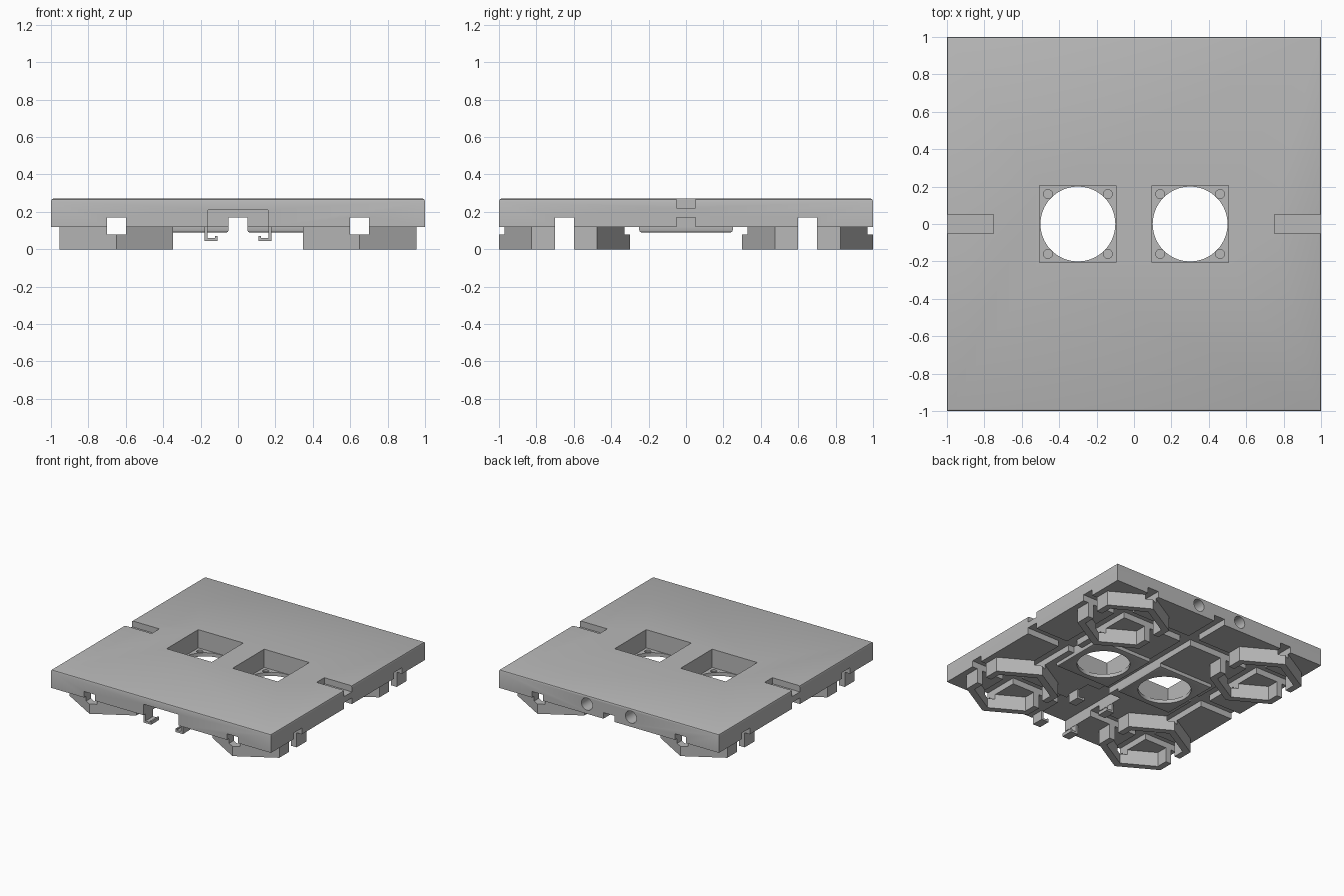
import bpy, bmesh, math
from mathutils import Matrix

if "Cube" in bpy.data.objects:
    bpy.data.objects.remove(bpy.data.objects["Cube"])

GREY = (0.48, 0.48, 0.48, 1)
mat = bpy.data.materials.new("matte grey")
mat.use_nodes = True
mat.diffuse_color = GREY
mat.node_tree.nodes["Principled BSDF"].inputs["Base Color"].default_value = GREY


def add(name, bm):
    mesh = bpy.data.meshes.new(name)
    bmesh.ops.recalc_face_normals(bm, faces=bm.faces)
    bm.to_mesh(mesh)
    bm.free()
    mesh.materials.append(mat)
    ob = bpy.data.objects.new(name, mesh)
    bpy.context.scene.collection.objects.link(ob)
    return ob


def box(name, x, y, z, bevel=0, bevel_z=None):
    """Box from three (low, high) ranges; the rim at bevel_z can be bevelled."""
    bm = bmesh.new()
    bmesh.ops.create_cube(bm, size=1)
    for v in bm.verts:
        v.co = [r[0] if c < 0 else r[1] for c, r in zip(v.co, (x, y, z))]
    if bevel:
        rim = [e for e in bm.edges if all(abs(v.co.z - bevel_z) < 1e-4 for v in e.verts)]
        bmesh.ops.bevel(bm, geom=rim, offset=bevel, segments=2, profile=0.5, affect='EDGES')
    return add(name, bm)


def prism(name, sides, radius, centre, height, turn=None):
    """Upright regular prism with a corner towards +y, optionally turned."""
    bm = bmesh.new()
    pts = []
    for i in range(sides):
        a = math.pi / 2 + math.tau * i / sides
        pts.append(bm.verts.new((radius * math.cos(a), radius * math.sin(a), -height / 2)))
    face = bm.faces.new(pts)
    ext = bmesh.ops.extrude_face_region(bm, geom=[face])["geom"]
    top = [g for g in ext if isinstance(g, bmesh.types.BMVert)]
    bmesh.ops.translate(bm, verts=top, vec=(0, 0, height))
    bm.transform(Matrix.Translation(centre) @ (turn or Matrix()))
    return add(name, bm)


def cut(ob, cutters):
    """Subtract each cutter and discard it."""
    for c in cutters:
        mod = ob.modifiers.new("cut", 'BOOLEAN')
        mod.operation, mod.solver, mod.object = 'DIFFERENCE', 'EXACT', c
        bpy.context.view_layer.update()
        graph = bpy.context.evaluated_depsgraph_get()
        new = bpy.data.meshes.new_from_object(ob.evaluated_get(graph))
        ob.modifiers.clear()
        ob.data = new
        bpy.data.objects.remove(c)


FOOT, SLOT = 0.65, 0.05          # foot centre offset, half width of a channel
BASE, TOP, ROOF = 0.12, 0.27, 0.17
SIDES = (-1, 1)
END = (-1.1, 1.1)


def around(c, half):
    return (c - half, c + half)


# Main plate with cable channels in its underside
plate = box("plate", (-1, 1), (-1, 1), (BASE, TOP), 0.012, TOP)
cutters = [box("c", around(c, SLOT), END, (0, ROOF)) for c in (-FOOT, 0, FOOT)]
for s in SIDES:
    cutters.append(box("c", END, around(s * FOOT, SLOT), (0, ROOF)))
    outer = sorted((s * 0.55, s * 1.1))
    cutters.append(box("c", outer, around(0, SLOT), (0, ROOF)))
    # Fan well, edge notch and round back socket
    cutters.append(box("c", around(s * 0.3, 0.205), around(0, 0.205), (0, 0.4)))
    notch = sorted((s * 0.75, s * 1.1))
    cutters.append(box("c", notch, around(0, SLOT), (0.22, 0.4)))
    cutters.append(prism("c", 32, 0.05, (s * 0.2, 0.95, 0.2), 0.4,
                         Matrix.Rotation(math.pi / 2, 4, 'X')))
# Front module bay
cutters.append(box("c", around(0, 0.16), (-1.1, -0.35), (0, 0.21)))
cut(plate, cutters)

# Fan trays with a round opening and four blind screw holes
for s, side in zip(SIDES, ("right", "left")):
    tray = box(side + "_fan_tray", around(s * 0.3, 0.25), around(0, 0.25),
               (0.09, BASE), 0.012, 0.09)
    holes = [prism("c", 64, 0.2, (s * 0.3, 0, 0.1), 0.2)]
    holes += [prism("c", 20, 0.024, (s * 0.3 + 0.16 * i, 0.16 * j, BASE), 0.03)
              for i in SIDES for j in SIDES]
    cut(tray, holes)

# Four hexagonal ring feet, slotted along both directions
for sx, side in zip(SIDES, ("right", "left")):
    for sy, end in zip(SIDES, ("front", "back")):
        x, y = sx * FOOT, sy * FOOT
        foot = prism(f"{end}_{side}_hex_foot", 6, 0.35, (x, y, BASE / 2), BASE)
        cut(foot, [
            prism("c", 6, 0.29, (x, y, BASE / 2), 0.4),
            box("c", around(x, 0.5), around(y, SLOT), (-0.1, 0.3)),
            box("c", around(x, SLOT), around(y, 0.5), (0.08, 0.3)),
        ])

# Hooks that hold the module in the front bay
for s, side in zip(SIDES, ("right", "left")):
    for y, end in ((-0.92, "front"), (-0.5, "rear")):
        bm = bmesh.new()
        outline = [(0.178, 0.13), (0.178, 0.043), (0.11, 0.043), (0.11, 0.07),
                   (0.123, 0.07), (0.123, 0.06), (0.162, 0.06), (0.162, 0.13)]
        face = bm.faces.new([bm.verts.new((s * px, y - 0.05, pz)) for px, pz in outline])
        ext = bmesh.ops.extrude_face_region(bm, geom=[face])["geom"]
        bmesh.ops.translate(bm, vec=(0, 0.1, 0),
                            verts=[g for g in ext if isinstance(g, bmesh.types.BMVert)])
        add(f"{end}_{side}_hook", bm)

# Smooth round openings while keeping sharp corners
bpy.ops.object.select_all(action='DESELECT')
for ob in bpy.context.scene.collection.objects:
    if ob.type == 'MESH':
        ob.select_set(True)
        bpy.context.view_layer.objects.active = ob
bpy.ops.object.shade_smooth_by_angle(angle=math.radians(25))
